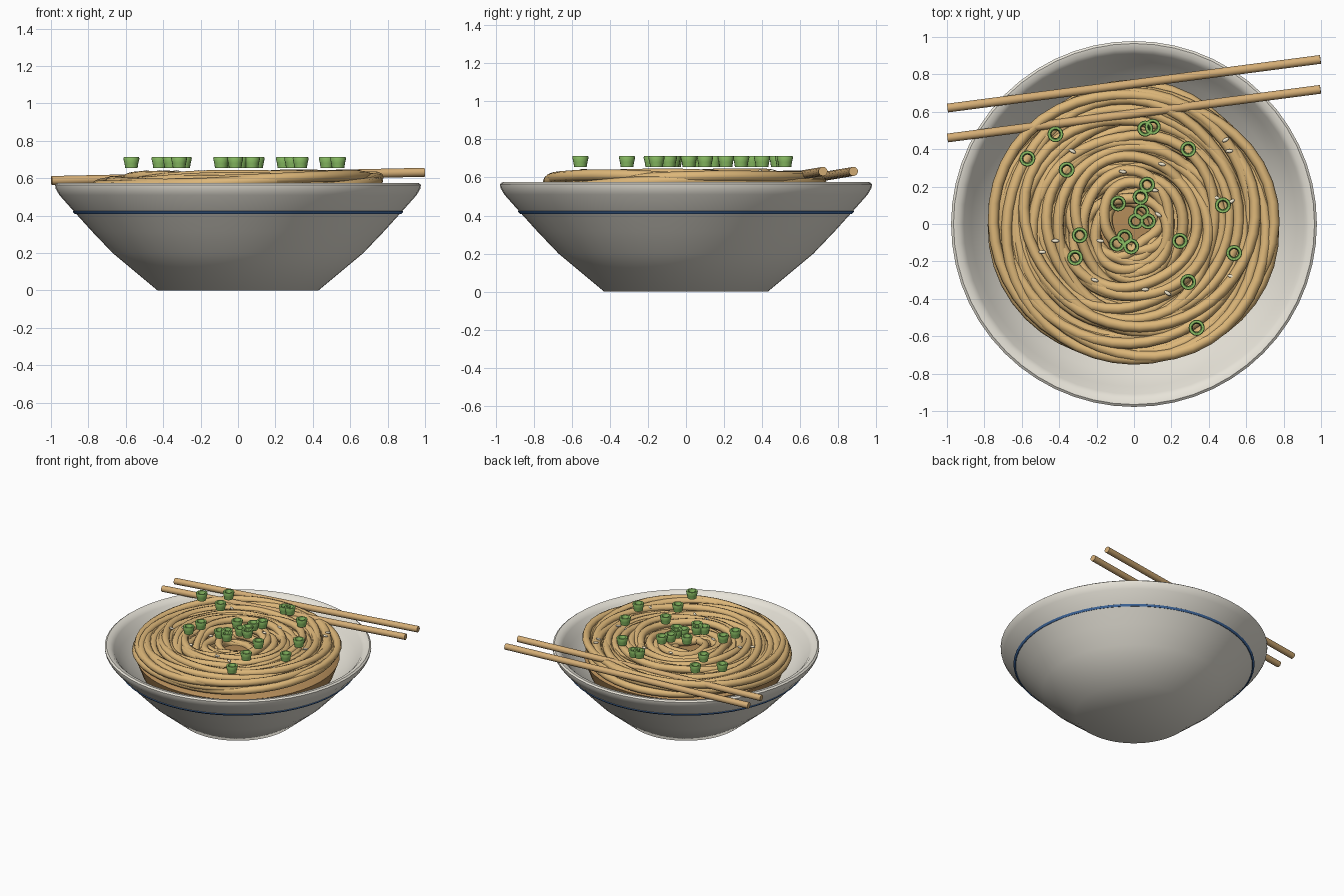
import bpy, bmesh, math, random
from mathutils import Vector

if "Cube" in bpy.data.objects:
    bpy.data.objects.remove(bpy.data.objects["Cube"])

random.seed(7)


def material(name, rgb):
    m = bpy.data.materials.new(name)
    m.diffuse_color = (*rgb, 1)
    m.use_nodes = True
    m.node_tree.nodes["Principled BSDF"].inputs["Base Color"].default_value = m.diffuse_color
    return m


CREAM = material("cream_glaze", (0.80, 0.77, 0.69))
BLUE = material("blue_glaze", (0.06, 0.17, 0.42))
NOODLE = material("noodle", (0.72, 0.47, 0.19))
BROTH = material("broth", (0.45, 0.26, 0.10))
WOOD = material("wood", (0.66, 0.42, 0.18))
GREEN = material("green_onion", (0.26, 0.53, 0.13))
SEED = material("sesame", (0.88, 0.80, 0.62))


def finish(name, bm, mat, angle=40):
    bmesh.ops.recalc_face_normals(bm, faces=bm.faces)
    me = bpy.data.meshes.new(name)
    bm.to_mesh(me)
    bm.free()
    ob = bpy.data.objects.new(name, me)
    bpy.context.collection.objects.link(ob)
    me.materials.append(mat)
    bpy.ops.object.select_all(action='DESELECT')
    ob.select_set(True)
    bpy.context.view_layer.objects.active = ob
    bpy.ops.object.shade_smooth_by_angle(angle=math.radians(angle))
    return ob


def lathe(bm, profile, segs, centre=(0, 0, 0), closed=False):
    """Revolve an (r, z) profile around a vertical axis; r = 0 makes a pole."""
    c = Vector(centre)
    rings = []
    for r, z in profile:
        n = 1 if r == 0 else segs
        rings.append([bm.verts.new(c + Vector((r * math.cos(math.tau * i / segs),
                                               r * math.sin(math.tau * i / segs), z)))
                      for i in range(n)])
    pairs = list(zip(rings, rings[1:])) + ([(rings[-1], rings[0])] if closed else [])
    for a, b in pairs:
        for i in range(segs):
            j = (i + 1) % segs
            quad = [a[i % len(a)], a[j % len(a)], b[j % len(b)], b[i % len(b)]]
            bm.faces.new(list(dict.fromkeys(quad)))


# Bowl with rounded lip
bm = bmesh.new()
lathe(bm, [(0, 0), (0.43, 0), (0.67, 0.20), (0.78, 0.315), (0.875, 0.42), (0.955, 0.51),
           (0.975, 0.545), (0.978, 0.565), (0.965, 0.575), (0.935, 0.57), (0.91, 0.545),
           (0.87, 0.48), (0.80, 0.40), (0.62, 0.22), (0.40, 0.06), (0, 0.05)], 56)
finish("bowl", bm, CREAM)

# Painted stripe around the bowl
bm = bmesh.new()
lathe(bm, [(0.864, 0.412), (0.873, 0.409), (0.884, 0.422), (0.875, 0.428)], 56, closed=True)
finish("blue_stripe", bm, BLUE)

# Broth under the noodles
bm = bmesh.new()
lathe(bm, [(0, 0.36), (0.70, 0.36), (0.745, 0.48), (0.70, 0.51), (0, 0.52)], 48)
finish("broth", bm, BROTH)

# Noodles: wobbly, slightly tilted loops of one round thickness
curve = bpy.data.curves.new("noodles", 'CURVE')
curve.dimensions = '3D'
curve.bevel_depth = 0.029
curve.bevel_resolution = 2
LOOPS, POINTS = 52, 44
for n in range(LOOPS):
    base = 0.14 + 0.59 * (n / (LOOPS - 1)) ** 0.85
    off = 0.04 * min(1, (0.79 - base) / 0.2)
    cx, cy = random.uniform(-off, off), random.uniform(-off, off)
    p1, p2, p3 = (random.uniform(0, math.tau) for _ in range(3))
    wob = random.uniform(0.01, 0.035)
    z0 = random.uniform(0.535, 0.59)
    tilt = random.uniform(0.01, 0.035)
    sp = curve.splines.new('POLY')
    sp.points.add(POINTS - 1)
    sp.use_cyclic_u = True
    for i, p in enumerate(sp.points):
        t = math.tau * i / POINTS
        r = base + wob * math.sin(2 * t + p1) + 0.4 * wob * math.sin(3 * t + p2)
        r = min(r, 0.765)
        z = z0 + tilt * math.sin(t + p3) + 0.008 * math.sin(3 * t + p1)
        p.co = (cx + r * math.cos(t), cy + r * math.sin(t), min(z, 0.618), 1)
noodles = bpy.data.objects.new("noodles", curve)
bpy.context.collection.objects.link(noodles)
curve.materials.append(NOODLE)
bpy.ops.object.select_all(action='DESELECT')
noodles.select_set(True)
bpy.context.view_layer.objects.active = noodles
bpy.ops.object.convert(target='MESH')
bpy.ops.object.shade_smooth_by_angle(angle=math.radians(60))

# Chopsticks resting across the back
for k, y in enumerate((0.62, 0.46)):
    a, b = Vector((-0.997, y, 0.588)), Vector((0.997, y + 0.26, 0.632))
    d = b - a
    bm = bmesh.new()
    bmesh.ops.create_cone(bm, cap_ends=True, segments=14, radius1=0.024, radius2=0.024,
                          depth=d.length)
    bm.transform(d.to_track_quat('Z', 'Y').to_matrix().to_4x4())
    bmesh.ops.translate(bm, verts=bm.verts, vec=(a + b) / 2)
    finish(f"chopstick_{k + 1}", bm, WOOD)

# Green onion rings
RINGS = [(-.57, .35), (-.42, .48), (-.36, .29), (.06, .51), (.10, .52), (.29, .40),
         (.07, .21), (.035, .145), (-.085, .11), (.04, .065), (.01, .015), (.075, .015),
         (-.05, -.07), (-.09, -.105), (-.015, -.12), (-.29, -.06), (-.315, -.18),
         (.245, -.09), (.475, .10), (.535, -.155), (.29, -.31), (.335, -.555)]
bm = bmesh.new()
for x, y in RINGS:
    lathe(bm, [(0.033, 0.655), (0.037, 0.68), (0.043, 0.705), (0.040, 0.713),
               (0.028, 0.713), (0.024, 0.705), (0.021, 0.655)], 16, (x, y, 0), closed=True)
finish("green_onion_rings", bm, GREEN)

# Sesame seeds
SEEDS = [(.49, .45), (.51, .39), (.44, .14), (.52, .12), (.15, .32), (-.06, .28), (.13, .05),
         (-.18, -.09), (-.42, -.09), (-.49, -.15), (-.21, -.30), (.06, -.35), (.18, -.37),
         (.52, -.28), (-.33, .39), (.11, .18)]
bm = bmesh.new()
for x, y in SEEDS:
    ang = random.uniform(-0.6, 0.6)
    vs = bmesh.ops.create_uvsphere(bm, u_segments=10, v_segments=6, radius=1)["verts"]
    for v in vs:
        px, py, pz = v.co.x * 0.021, v.co.y * 0.010, v.co.z * 0.008
        v.co = (x + px * math.cos(ang) - py * math.sin(ang),
                y + px * math.sin(ang) + py * math.cos(ang), 0.635 + pz)
finish("sesame_seeds", bm, SEED)
